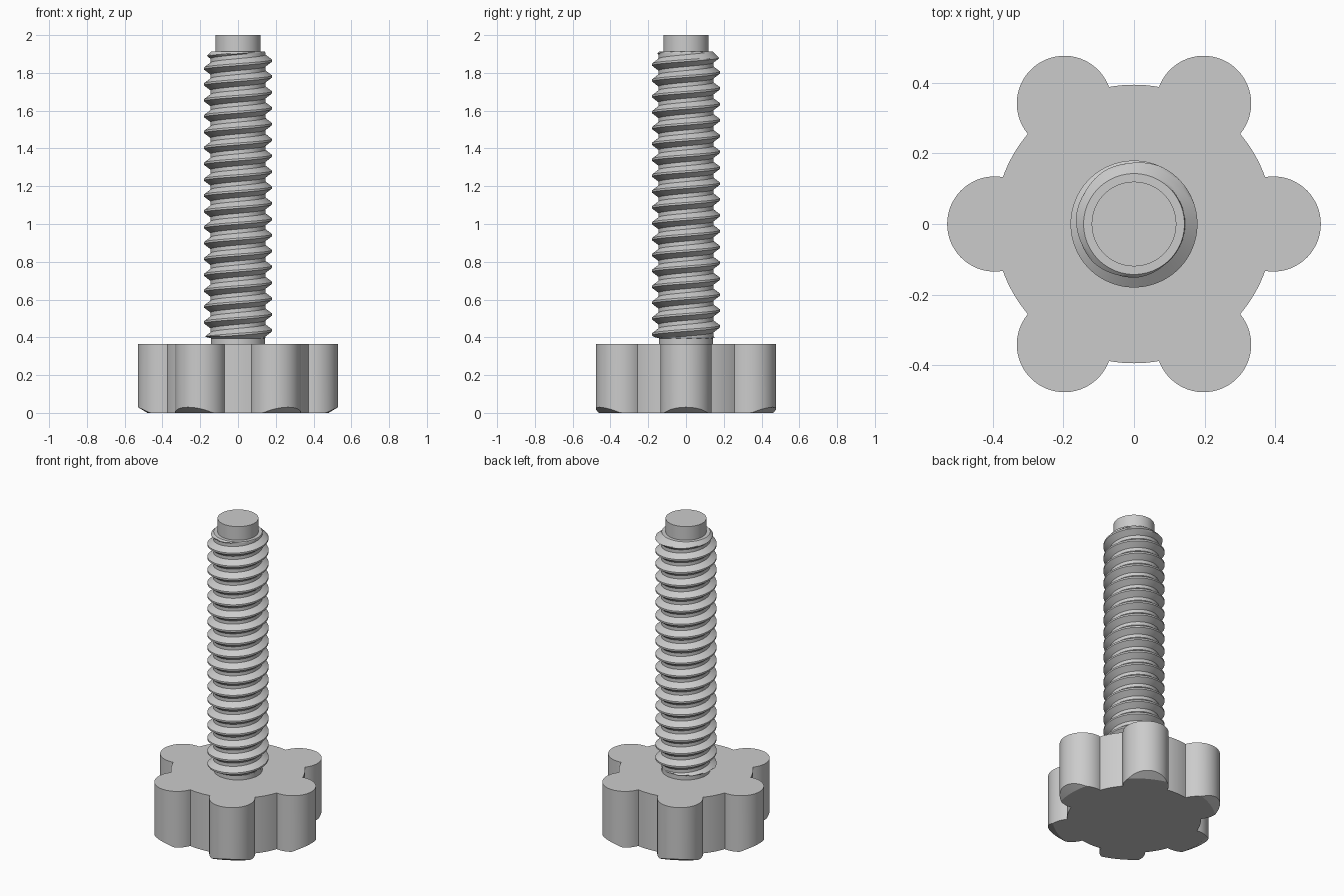
import bpy
import bmesh
from math import sin, cos, pi, tau, asin, radians, hypot

cube = bpy.data.objects.get("Cube")
if cube:
    bpy.data.objects.remove(cube, do_unlink=True)

grey = bpy.data.materials.new("plain grey")
grey.use_nodes = True
colour = (0.6, 0.6, 0.6, 1)
grey.diffuse_color = colour
grey.node_tree.nodes["Principled BSDF"].inputs["Base Color"].default_value = colour


def finish(name, bm, angle):
    """Clean the mesh, make an object of it and shade it."""
    bmesh.ops.remove_doubles(bm, verts=bm.verts, dist=0.0002)
    bmesh.ops.recalc_face_normals(bm, faces=bm.faces)
    mesh = bpy.data.meshes.new(name)
    bm.to_mesh(mesh)
    bm.free()
    mesh.materials.append(grey)
    obj = bpy.data.objects.new(name, mesh)
    bpy.context.collection.objects.link(obj)
    bpy.ops.object.select_all(action="DESELECT")
    obj.select_set(True)
    bpy.context.view_layer.objects.active = obj
    bpy.ops.object.shade_smooth_by_angle(angle=radians(angle))
    return obj


def loft(bm, rings):
    """Skin closed rings of equal length and cap both ends."""
    loops = [[bm.verts.new(p) for p in ring] for ring in rings]
    count = len(loops[0])
    for low, high in zip(loops, loops[1:]):
        for i in range(count):
            j = (i + 1) % count
            bm.faces.new((low[i], low[j], high[j], high[i]))
    bm.faces.new(loops[0][::-1])
    bm.faces.new(loops[-1])


def circle(radius, z, count=96):
    return [(radius * cos(tau * i / count), radius * sin(tau * i / count), z)
            for i in range(count)]


# Knob: six round lobes on a disc, the lobes chamfered underneath
BODY, LOBE, TOP, FOOT = 0.395, 0.135, 0.365, 0.48
half = 2 * asin(LOBE / (2 * BODY))
sweep = pi / 2 + half / 2
outline = []
for k in range(6):
    a = k * pi / 3
    for i in range(33):
        b = a - sweep + 2 * sweep * i / 32
        outline.append((BODY * cos(a) + LOBE * cos(b), BODY * sin(a) + LOBE * sin(b)))
    for i in range(1, 8):
        b = a + half + (pi / 3 - 2 * half) * i / 8
        outline.append((BODY * cos(b), BODY * sin(b)))

bottom, edge, top = [], [], []
for x, y in outline:
    r = hypot(x, y)
    s = min(1, FOOT / r)
    bottom.append((x * s, y * s, 0))
    edge.append((x, y, max(0, r - FOOT) * 0.6))
    top.append((x, y, TOP))
bm = bmesh.new()
loft(bm, [bottom, edge, top])
finish("knob", bm, 25)

# Core of the screw with its neck and narrow tip
CORE, START, END = 0.143, 0.395, 1.912
bm = bmesh.new()
loft(bm, [circle(CORE, TOP - 0.01), circle(CORE, END),
          circle(0.12, END), circle(0.12, 2)])
finish("core_and_tip", bm, 30)

# Right-handed helical thread, tapered off at both ends
PITCH, ROOT, CREST = 0.084, 0.145, 0.18
COLUMNS, STEPS, TURNS = 96, 16, 22


def thread_radius(u):
    d = abs((u + 0.5) % 1 - 0.5)
    t = min(1, max(0, (d - 0.0625) / 0.3125))
    return CREST + (ROOT - CREST) * t


bm = bmesh.new()
columns = []
for c in range(COLUMNS):
    a = tau * c / COLUMNS
    column = []
    for j in range(TURNS * STEPS + 1):
        u = j / STEPS - 2
        z = START + PITCH * (u + (a - pi) / tau)
        z = min(END, max(START, z))
        r = min(thread_radius(u), CORE + END - z, CORE + 4 * (z - START))
        column.append(bm.verts.new((r * cos(a), r * sin(a), z)))
    columns.append(column)
for c in range(COLUMNS):
    here, there = columns[c], columns[(c + 1) % COLUMNS]
    shift = STEPS if c == COLUMNS - 1 else 0
    for j in range(len(here) - 1 - shift):
        quad = (here[j], there[j + shift], there[j + 1 + shift], here[j + 1])
        # Skip faces squeezed flat against either end
        if max(v.co.z for v in quad) - min(v.co.z for v in quad) > 0.0001:
            bm.faces.new(quad)
bmesh.ops.delete(bm, geom=[v for v in bm.verts if not v.link_faces], context="VERTS")
finish("screw_thread", bm, 30)
